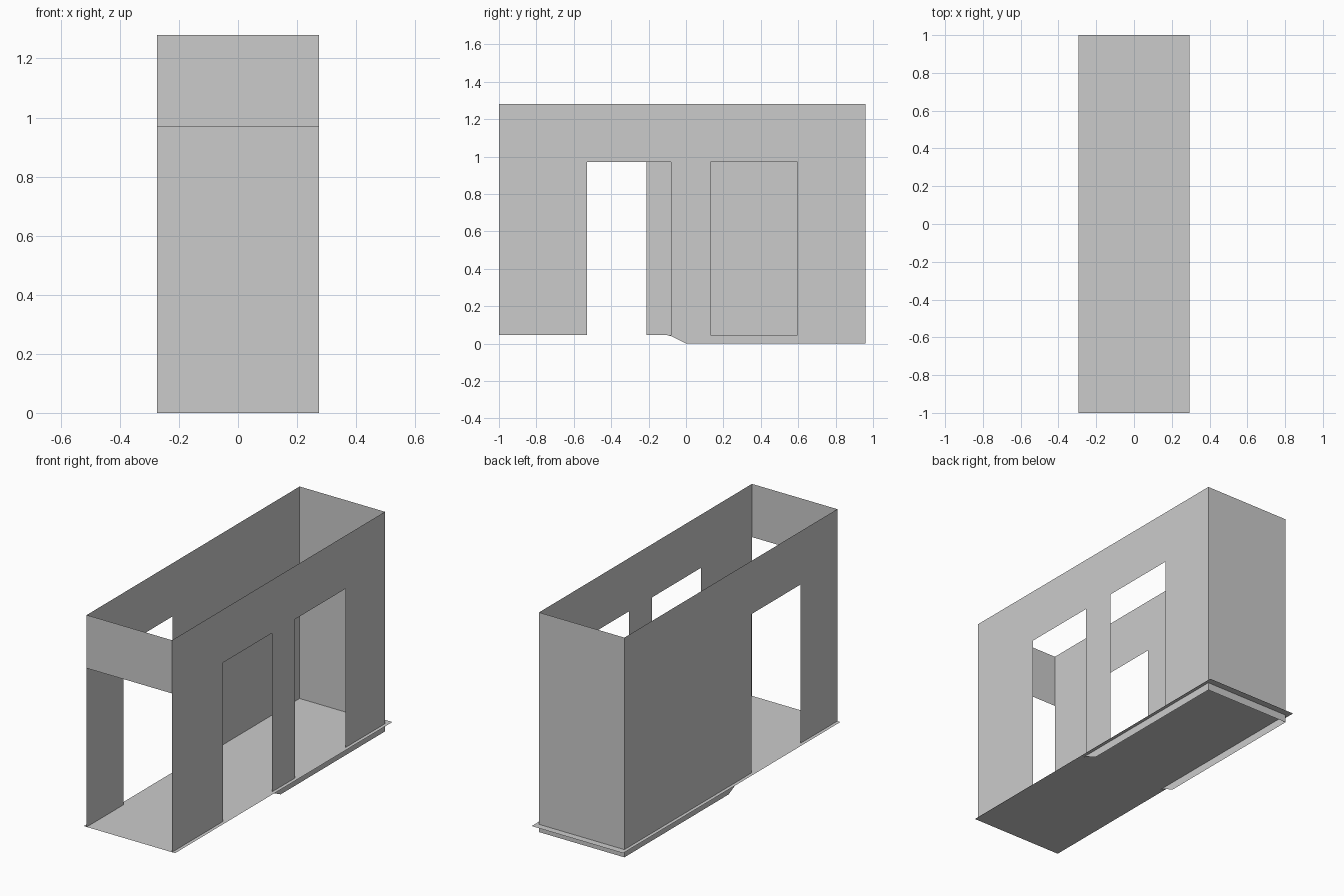
import bpy, bmesh

if "Cube" in bpy.data.objects:
    bpy.data.objects.remove(bpy.data.objects["Cube"])

W, FRONT, BACK = 0.275, -1.0, 0.96      # half width and wall ends
FLOOR, LINTEL, TOP = 0.045, 0.97, 1.28  # key heights


def sheet(name, polys):
    """Thin surface made of polygons, welded where they meet."""
    bm = bmesh.new()
    for p in polys:
        bm.faces.new([bm.verts.new(c) for c in p])
    bmesh.ops.remove_doubles(bm, verts=bm.verts, dist=1e-5)
    me = bpy.data.meshes.new(name)
    bm.to_mesh(me)
    bm.free()
    ob = bpy.data.objects.new(name, me)
    bpy.context.collection.objects.link(ob)
    return ob


def side_wall(name, x, doors):
    """Side sheet with door openings and a skirt below the rear half."""
    cuts = sorted({FRONT, 0.0, BACK, *(y for d in doors for y in d)})
    polys = []
    for a, b in zip(cuts, cuts[1:]):
        spans = [(LINTEL, TOP)]
        if not any(d[0] <= a and b <= d[1] for d in doors):
            spans.append((FLOOR, LINTEL))
        if a >= 0:
            spans.append((0.0, FLOOR))
        for lo, hi in spans:
            q = [(x, a, lo), (x, b, lo), (x, b, hi), (x, a, hi)]
            polys.append(q if x > 0 else q[::-1])
    # sloped start of the skirt
    s = [(x, -0.1, FLOOR), (x, -0.08, 0.04), (x, 0, 0), (x, 0, FLOOR)]
    polys.append(s if x > 0 else s[::-1])
    return sheet(name, polys)


def cross_wall(name, y, lo, flip):
    q = [(-W, y, lo), (W, y, lo), (W, y, TOP), (-W, y, TOP)]
    return sheet(name, [q[::-1] if flip else q])


# Side walls: two doorways on the right, one on the left
side_wall("right_wall", W, [(-0.53, -0.08), (0.13, 0.595)])
side_wall("left_wall", -W, [(-0.66, -0.21)])

# Front header over the open end, and full back wall
cross_wall("front_header", FRONT, LINTEL, False)
cross_wall("back_wall", BACK, 0.0, True)

# Floor plate overhanging the walls
F = 0.295
sheet("floor", [[(-F, -1, FLOOR), (F, -1, FLOOR), (F, 1, FLOOR), (-F, 1, FLOOR)]])
